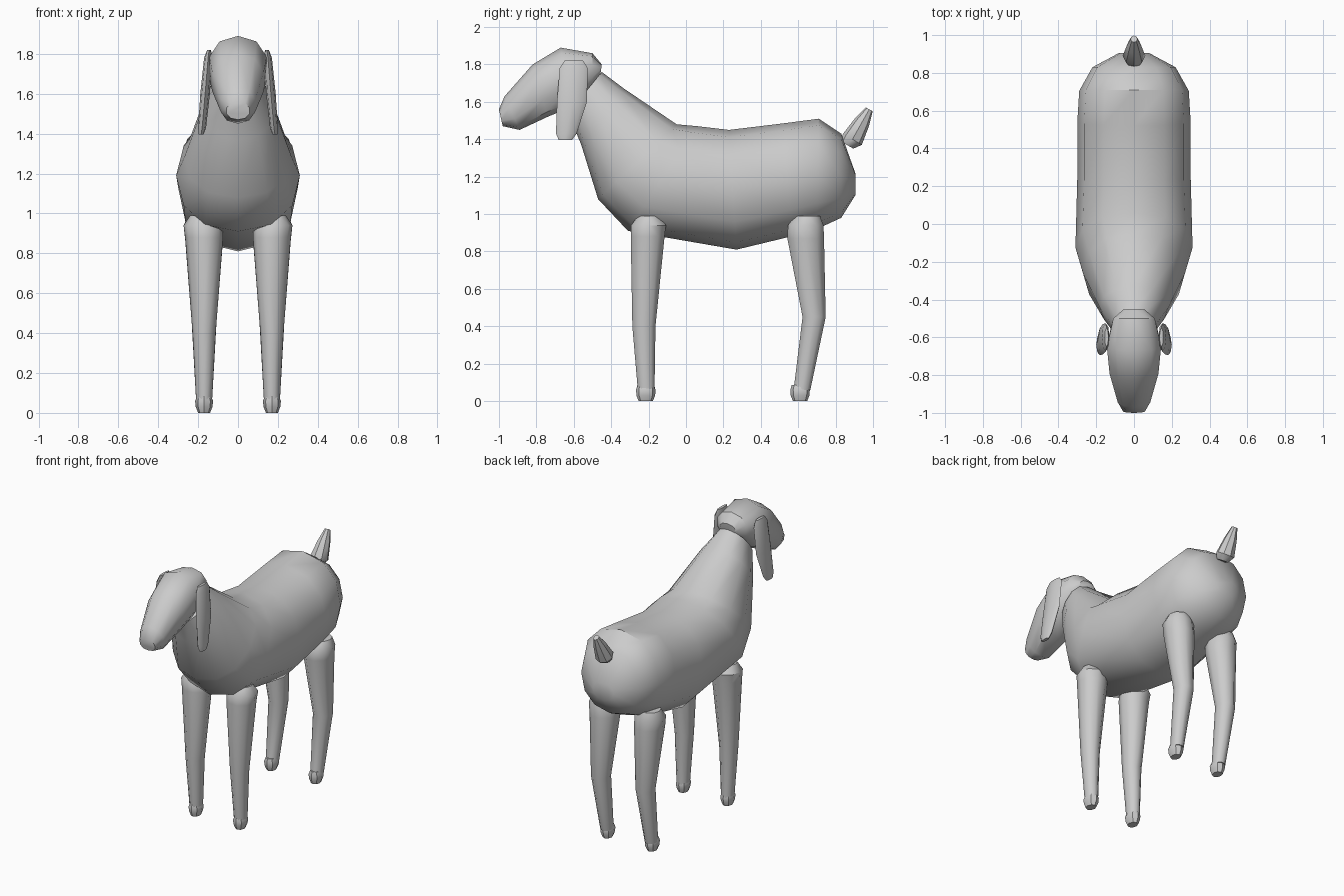
import bpy, bmesh, math
from mathutils import Vector


def loft(name, rings, sides, power=1.0, mirror=False, angle=40):
    """Skin a tube through rings given as (centre, first radius vector, second radius vector)."""
    def sq(t):
        return math.copysign(abs(t) ** power, t) if abs(t) > 1e-6 else 0.0
    bm = bmesh.new()
    loops = []
    for c, a, b in rings:
        c, a, b = Vector(c), Vector(a), Vector(b)
        loops.append([bm.verts.new(c + a * sq(math.cos(2 * math.pi * k / sides))
                                   + b * sq(math.sin(2 * math.pi * k / sides)))
                      for k in range(sides)])
    for p, q in zip(loops, loops[1:]):
        for k in range(sides):
            n = (k + 1) % sides
            bm.faces.new((p[k], p[n], q[n], q[k]))
    bm.faces.new(loops[0])
    bm.faces.new(loops[-1])
    bmesh.ops.recalc_face_normals(bm, faces=bm.faces)
    me = bpy.data.meshes.new(name)
    bm.to_mesh(me)
    bm.free()
    me.shade_smooth()
    me.set_sharp_from_angle(angle=math.radians(angle))
    ob = bpy.data.objects.new(name, me)
    bpy.context.collection.objects.link(ob)
    if mirror:
        ob.modifiers.new("mirror", 'MIRROR').use_mirror_merge = False
    return ob


def profile(rows):
    """Rows of top y, top z, bottom y, bottom z, half width -> rings."""
    return [((0, (ty + by) / 2, (tz + bz) / 2), (0, (ty - by) / 2, (tz - bz) / 2), (w, 0, 0))
            for ty, tz, by, bz, w in rows]


def level(rows):
    """Rows of x, y, z, x radius, y radius -> level rings."""
    return [((x, y, z), (rx, 0, 0), (0, ry, 0)) for x, y, z, rx, ry in rows]


# Body with neck, chest, belly and rump
loft("body", profile([
    (-0.45, 1.76, -0.63, 1.54, 0.11),
    (-0.33, 1.67, -0.56, 1.37, 0.18),
    (-0.05, 1.48, -0.47, 1.08, 0.27),
    (0.06, 1.47, -0.31, 0.91, 0.31),
    (0.23, 1.45, 0.27, 0.81, 0.30),
    (0.52, 1.485, 0.56, 0.88, 0.30),
    (0.71, 1.51, 0.70, 0.92, 0.29),
    (0.83, 1.43, 0.83, 0.98, 0.22),
    (0.905, 1.22, 0.905, 1.10, 0.08)]), 12, 0.9)

# Head tapering to the muzzle
loft("head", profile([
    (-0.45, 1.80, -0.46, 1.73, 0.06),
    (-0.50, 1.86, -0.50, 1.67, 0.115),
    (-0.67, 1.89, -0.62, 1.57, 0.15),
    (-0.82, 1.80, -0.74, 1.52, 0.135),
    (-0.97, 1.63, -0.89, 1.45, 0.09),
    (-1.00, 1.56, -0.98, 1.47, 0.06)]), 10, 0.9)

# Hanging ears
loft("ears", level([
    (0.145, -0.60, 1.82, 0.01, 0.05),
    (0.15, -0.60, 1.78, 0.02, 0.075),
    (0.165, -0.61, 1.60, 0.024, 0.08),
    (0.18, -0.64, 1.43, 0.02, 0.055),
    (0.185, -0.645, 1.395, 0.012, 0.035)]), 8, mirror=True)

# Upright tail
loft("tail", [
    ((0, 0.86, 1.37), (0.035, 0, 0), (0, 0.035, -0.02)),
    ((0, 0.89, 1.40), (0.06, 0, 0), (0, 0.05, -0.03)),
    ((0, 0.94, 1.49), (0.04, 0, 0), (0, 0.038, -0.02)),
    ((0, 0.98, 1.56), (0.018, 0, 0), (0, 0.018, -0.01))], 8)

# Front and hind legs
loft("front_legs", level([
    (0.18, -0.20, 0.99, 0.06, 0.06),
    (0.175, -0.20, 0.94, 0.098, 0.098),
    (0.17, -0.205, 0.88, 0.095, 0.095),
    (0.17, -0.225, 0.40, 0.058, 0.065),
    (0.17, -0.213, 0.06, 0.04, 0.047)]), 10, mirror=True)
loft("hind_legs", level([
    (0.18, 0.65, 0.99, 0.07, 0.07),
    (0.175, 0.64, 0.94, 0.098, 0.10),
    (0.17, 0.64, 0.87, 0.095, 0.103),
    (0.17, 0.685, 0.45, 0.062, 0.065),
    (0.17, 0.62, 0.06, 0.04, 0.047)]), 10, mirror=True)

# Hooves
for name, y in (("front_hooves", -0.215), ("hind_hooves", 0.61)):
    loft(name, level([
        (0.17, y, 0.085, 0.034, 0.045),
        (0.17, y, 0.06, 0.045, 0.052),
        (0.17, y, 0.03, 0.042, 0.05),
        (0.17, y, 0.0, 0.03, 0.038)]), 8, mirror=True)
